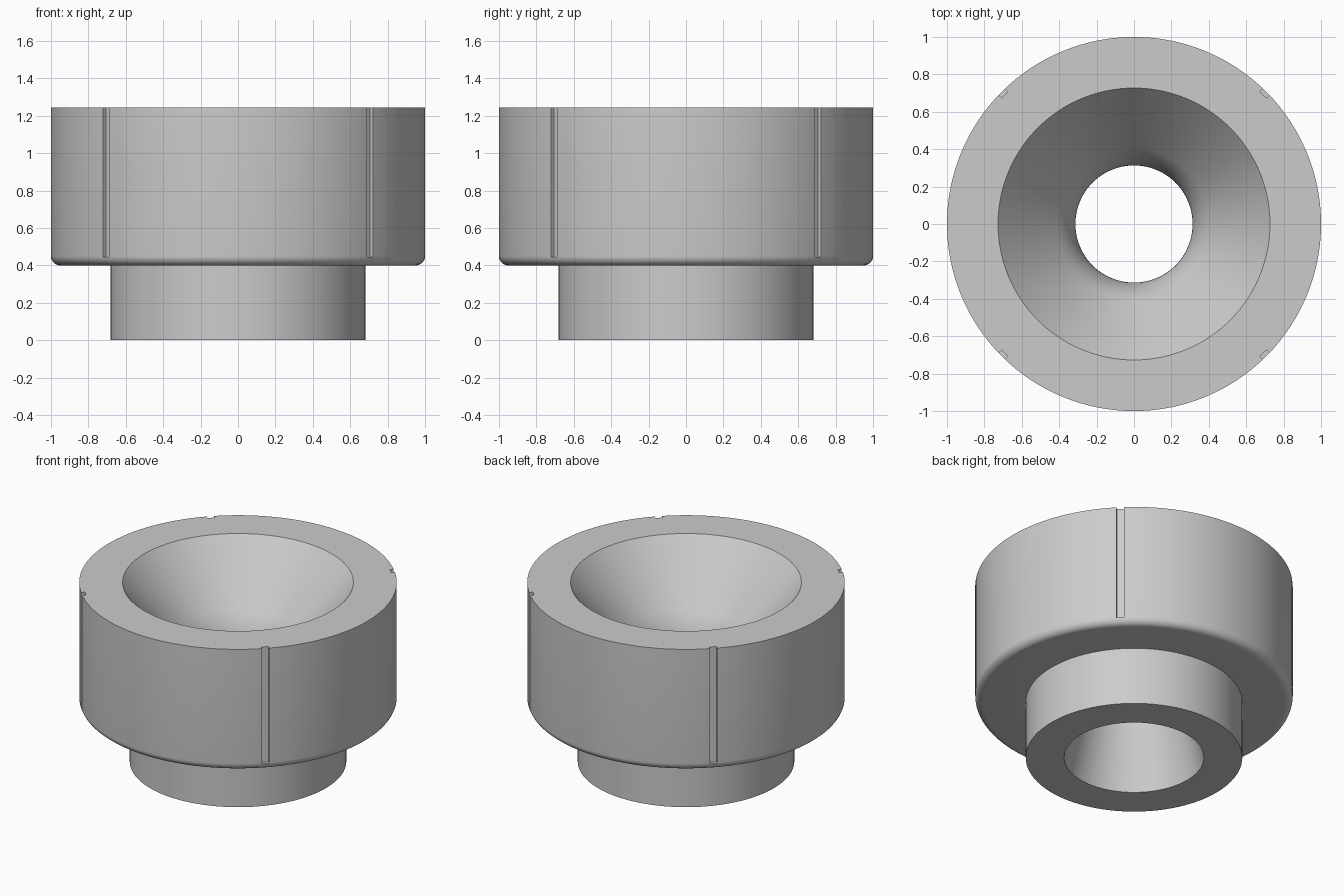
import bpy
import bmesh
from math import sin, cos, radians, pi
from mathutils import Matrix

cube = bpy.data.objects.get("Cube")
if cube:
    bpy.data.objects.remove(cube, do_unlink=True)

TOP, STEP, FILLET = 1.245, 0.40, 0.05
SPIGOT_R, INLET_R, EXIT_R = 0.682, 0.44, 0.727
THROAT_R, THROAT_Z, THROAT_ARC = 0.313, 0.606, 0.40

grey = bpy.data.materials.new("light_grey")
grey.use_nodes = True
colour = (0.6, 0.6, 0.6, 1)
grey.diffuse_color = colour
grey.node_tree.nodes["Principled BSDF"].inputs["Base Color"].default_value = colour


def make_object(name, bm):
    bmesh.ops.recalc_face_normals(bm, faces=bm.faces)
    mesh = bpy.data.meshes.new(name)
    bm.to_mesh(mesh)
    bm.free()
    mesh.materials.append(grey)
    obj = bpy.data.objects.new(name, mesh)
    bpy.context.collection.objects.link(obj)
    return obj


def lathe(name, profile, steps=128):
    """Revolve a closed (radius, height) outline about z."""
    bm = bmesh.new()
    verts = [bm.verts.new((r, 0, z)) for r, z in profile]
    edges = [bm.edges.new((v, verts[i - 1])) for i, v in enumerate(verts)]
    bmesh.ops.spin(bm, geom=verts + edges, cent=(0, 0, 0), axis=(0, 0, 1),
                   angle=2 * pi, steps=steps, use_merge=True)
    bmesh.ops.remove_doubles(bm, verts=bm.verts, dist=1e-5)
    return make_object(name, bm)


def arc(cx, cz, radius, start, end, steps=8):
    """Points on a circular arc, angles in degrees."""
    angles = [radians(start + (end - start) * i / steps) for i in range(steps + 1)]
    return [(cx + radius * cos(a), cz + radius * sin(a)) for a in angles]


# Outer outline: narrow spigot, step, rounded lower edge, wide collar
profile = [(INLET_R, 0), (SPIGOT_R, 0), (SPIGOT_R, STEP)]
profile += arc(1 - FILLET, STEP + FILLET, FILLET, -90, 0)

# Bore: wide cone from the rim, broad rounded throat, gentle cone to the inlet
profile += [(1, TOP), (EXIT_R, TOP)]
profile += arc(THROAT_R + THROAT_ARC, THROAT_Z, THROAT_ARC, 140, 192.7, 14)
nozzle = lathe("nozzle_body", profile)

# Four shallow vertical grooves on the diagonals of the collar
bm = bmesh.new()
low, high = 0.445, TOP + 0.1
for k in range(4):
    place = (Matrix.Rotation(radians(45 + 90 * k), 4, 'Z')
             @ Matrix.Translation((1.026, 0, (low + high) / 2))
             @ Matrix.Diagonal((0.1, 0.046, high - low, 1)))
    bmesh.ops.create_cube(bm, size=1, matrix=place)
cutter = make_object("groove_cutter", bm)
cutter.hide_render = True

cut = nozzle.modifiers.new("grooves", 'BOOLEAN')
cut.operation = 'DIFFERENCE'
cut.solver = 'EXACT'
cut.object = cutter

bpy.ops.object.select_all(action='DESELECT')
nozzle.select_set(True)
bpy.context.view_layer.objects.active = nozzle
bpy.ops.object.modifier_apply(modifier=cut.name)
bpy.data.objects.remove(cutter, do_unlink=True)
bpy.ops.object.shade_smooth_by_angle(angle=radians(30))
